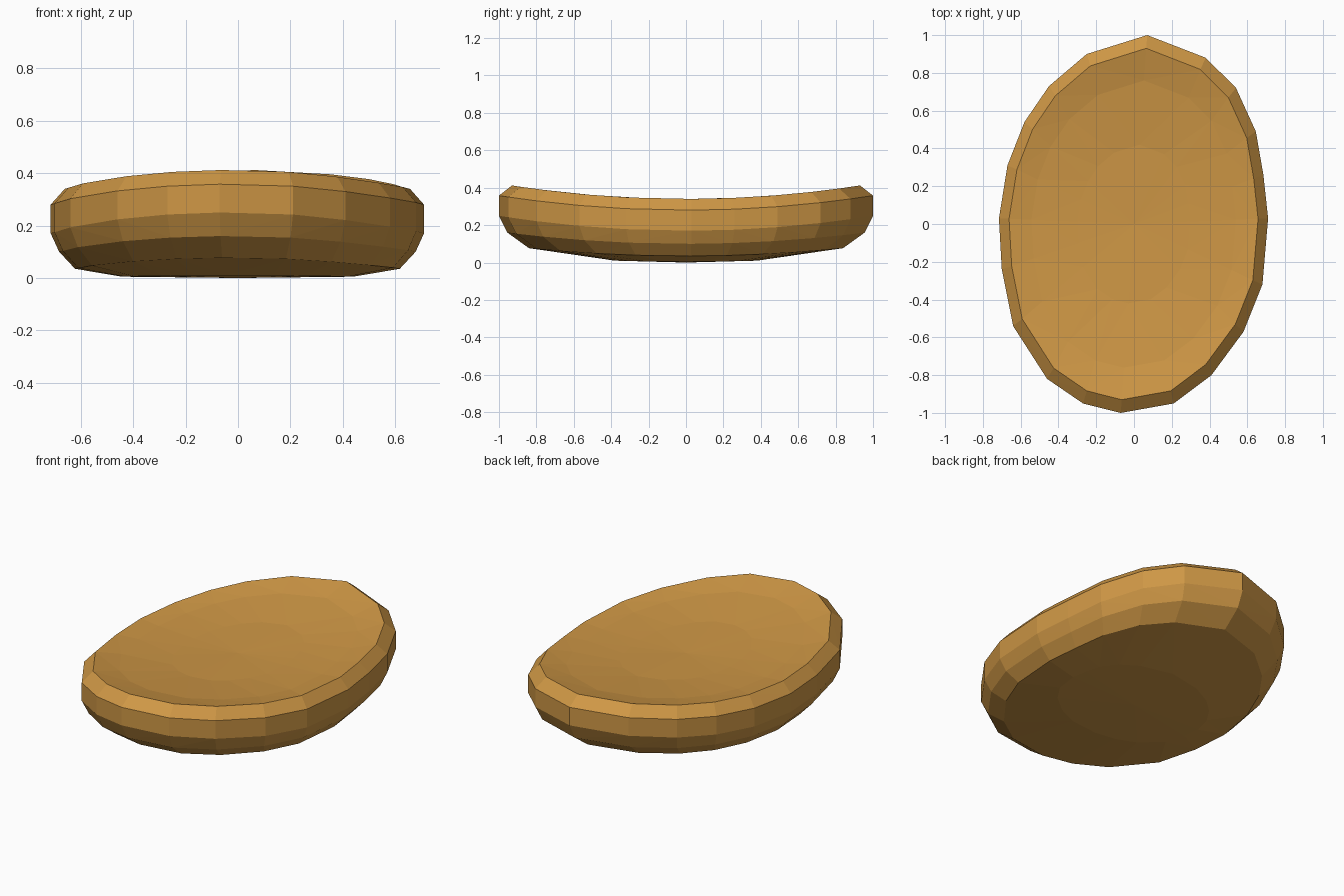
import bpy, bmesh

if "Cube" in bpy.data.objects:
    bpy.data.objects.remove(bpy.data.objects["Cube"])

# Irregular oval outline seen from above, counter-clockwise
outline = [(0.71, 0.03), (0.685, 0.26), (0.645, 0.49), (0.54, 0.72), (0.38, 0.88),
           (0.07, 1.0), (-0.25, 0.90), (-0.45, 0.73), (-0.58, 0.54), (-0.67, 0.31),
           (-0.715, 0.03), (-0.70, -0.24), (-0.64, -0.54), (-0.46, -0.82),
           (-0.27, -0.95), (-0.07, -1.0), (0.21, -0.95), (0.41, -0.80),
           (0.58, -0.57), (0.68, -0.32)]

# Cross-section rings: x scale, y scale, height at the middle, extra lift at the ends
rings = [(0.62, 0.38, 0.005, 0.005),
         (0.87, 0.84, 0.035, 0.042),
         (0.955, 0.955, 0.10, 0.06),
         (1.0, 1.0, 0.17, 0.08),
         (1.0, 1.0, 0.28, 0.078),
         (0.925, 0.93, 0.34, 0.072),
         (0.76, 0.76, 0.328, 0.045),
         (0.42, 0.42, 0.322, 0.012)]

bm = bmesh.new()
loops = []
for sx, sy, z, lift in rings:
    loops.append([bm.verts.new((x * sx, y * sy, z + lift * y * y)) for x, y in outline])

# Sides, rounded rim and dished top
n = len(outline)
for a, b in zip(loops, loops[1:]):
    for i in range(n):
        j = (i + 1) % n
        bm.faces.new((a[i], a[j], b[j], b[i]))

# Shallow centre fans close the bottom and the top
for loop, z in ((loops[0], 0.0), (loops[-1], 0.32)):
    centre = bm.verts.new((0, 0, z))
    for i in range(n):
        bm.faces.new((loop[i], loop[(i + 1) % n], centre))

bmesh.ops.triangulate(bm, faces=[f for f in bm.faces if len(f.verts) > 3])
bmesh.ops.recalc_face_normals(bm, faces=bm.faces)
mesh = bpy.data.meshes.new("curved_oval_chip")
bm.to_mesh(mesh)
bm.free()

chip = bpy.data.objects.new("curved_oval_chip", mesh)
bpy.context.collection.objects.link(chip)

# Golden brown colour
mat = bpy.data.materials.new("golden_brown")
mat.diffuse_color = (0.62, 0.31, 0.06, 1)
mat.use_nodes = True
mat.node_tree.nodes["Principled BSDF"].inputs["Base Color"].default_value = mat.diffuse_color
mesh.materials.append(mat)
